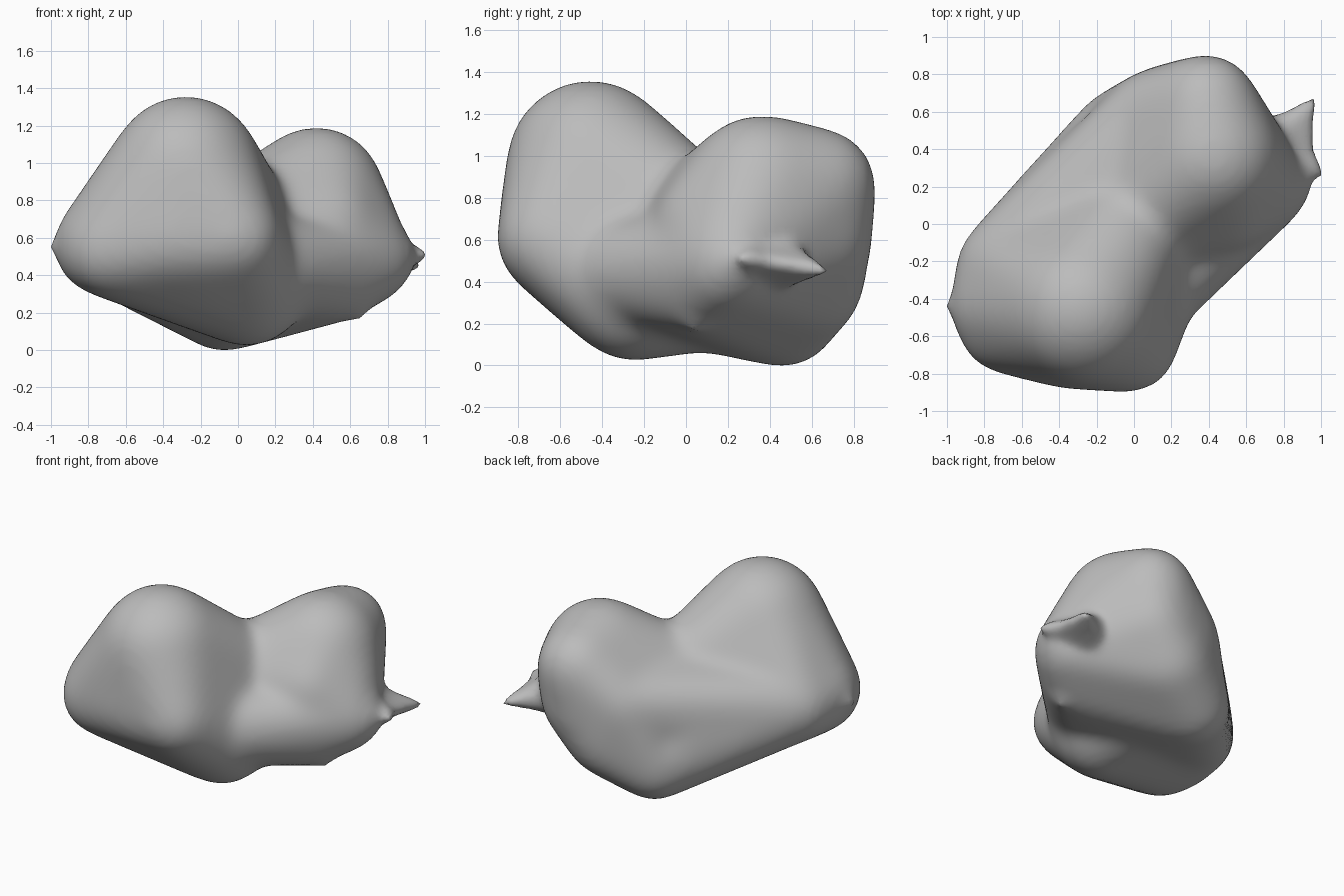
import bpy
import bmesh
from mathutils import Vector

cube = bpy.data.objects.get("Cube")
if cube:
    bpy.data.objects.remove(cube, do_unlink=True)

# Unit ball used to round every corner of the hulls
ball = bmesh.new()
bmesh.ops.create_icosphere(ball, subdivisions=3, radius=1)
DIRECTIONS = [v.co.copy() for v in ball.verts]
ball.free()

# Corner balls: x, y, z, radius
crown = (-.28, -.455, .96, .38)
left_tip = (-.725, -.44, .56, .24)
left_back = (-.71, -.22, .55, .22)
left_front = (-.68, -.54, .54, .24)
front_mid = (-.35, -.59, .6, .27)
front_corner = (-.02, -.65, .6, .23)
front_foot = (.05, -.25, .34, .3)
saddle = (.02, .05, .66, .27)
wall = (-.27, .23, .5, .22)
groove = (.18, -.26, .45, .24)
belly = (.0, .1, .36, .27)
back_foot = (-.08, .47, .235, .225)
back_edge = (.1, .58, .65, .22)
back_low = (.2, .58, .4, .25)
hump = (.42, .36, .835, .34)
hump_back = (.39, .635, .86, .25)
hump_mid = (.36, .61, .62, .26)
hump_face = (.48, .12, .66, .25)
flank = (.72, .2, .48, .2)
flank_foot = (.55, .06, .355, .18)

LOBES = [
    (crown, left_tip, left_back, left_front, front_mid, front_corner,
     front_foot, saddle),
    (hump, hump_back, hump_mid, hump_face, back_edge, back_low, back_foot,
     flank, flank_foot, saddle),
    (left_tip, left_back, front_foot, wall, groove, belly),
    (left_back, wall, groove, belly, back_foot, flank, flank_foot),
    (saddle, wall, back_edge, left_back, front_foot),
]
RIDGE = ((.62, .38, .5, .19), (.94, .3, .51, .035), (.88, .52, .47, .03))


def add_hull(target, balls):
    """Add the rounded convex hull of some balls to a mesh."""
    bm = bmesh.new()
    for x, y, z, r in balls:
        for d in DIRECTIONS:
            bm.verts.new(Vector((x, y, z)) + d * r)
    bmesh.ops.convex_hull(bm, input=bm.verts[:])
    loose = [v for v in bm.verts if not v.link_faces]
    bmesh.ops.delete(bm, geom=loose, context='VERTS')
    bmesh.ops.recalc_face_normals(bm, faces=bm.faces[:])
    copies = {v: target.verts.new(v.co) for v in bm.verts}
    for f in bm.faces:
        target.faces.new([copies[v] for v in f.verts])
    bm.free()


def blend(obj, hulls, iterations, swell):
    """Add hulls to an object, merge them into one skin and soften it."""
    bm = bmesh.new()
    bm.from_mesh(obj.data)
    for hull in hulls:
        add_hull(bm, hull)
    bm.to_mesh(obj.data)
    bm.free()
    remesh = obj.modifiers.new("merge", 'REMESH')
    remesh.mode = 'VOXEL'
    remesh.voxel_size = .025
    smooth = obj.modifiers.new("soften", 'SMOOTH')
    smooth.factor = .5
    smooth.iterations = iterations
    inflate = obj.modifiers.new("inflate", 'DISPLACE')
    inflate.mid_level = 0
    inflate.strength = swell
    graph = bpy.context.evaluated_depsgraph_get()
    merged = bpy.data.meshes.new_from_object(obj.evaluated_get(graph))
    obj.modifiers.clear()
    obj.data = merged


def pull(mesh, tip, radius, power):
    """Draw the surface out to a point, with a smooth falloff."""
    tip = Vector(tip)
    start = min((v.co for v in mesh.vertices),
                key=lambda c: (c - tip).length).copy()
    for v in mesh.vertices:
        d = (v.co - start).length
        if d < radius:
            v.co += (tip - start) * (1 - d / radius) ** power


# Soft body first, then the thinner ridge on its flank
body = bpy.data.objects.new("rock_body", bpy.data.meshes.new("rock_body"))
bpy.context.collection.objects.link(body)
blend(body, LOBES, 55, .023)
blend(body, [RIDGE], 7, .004)
rock = body.data

# Drawn-out points: flank ridge ends, left tip, small nub underneath
pull(rock, (1, .26, .51), .22, 2)
pull(rock, (.96, .67, .45), .2, 1.6)
pull(rock, (-1, -.44, .55), .12, 2)
pull(rock, (.65, .04, .17), .14, 2)

# Plain grey stone
stone = bpy.data.materials.new("grey_stone")
stone.use_nodes = True
colour = (.5, .5, .5, 1)
stone.diffuse_color = colour
stone.node_tree.nodes["Principled BSDF"].inputs["Base Color"].default_value = colour
rock.materials.clear()
rock.materials.append(stone)
for p in rock.polygons:
    p.use_smooth = True
    p.material_index = 0
rock.update()
